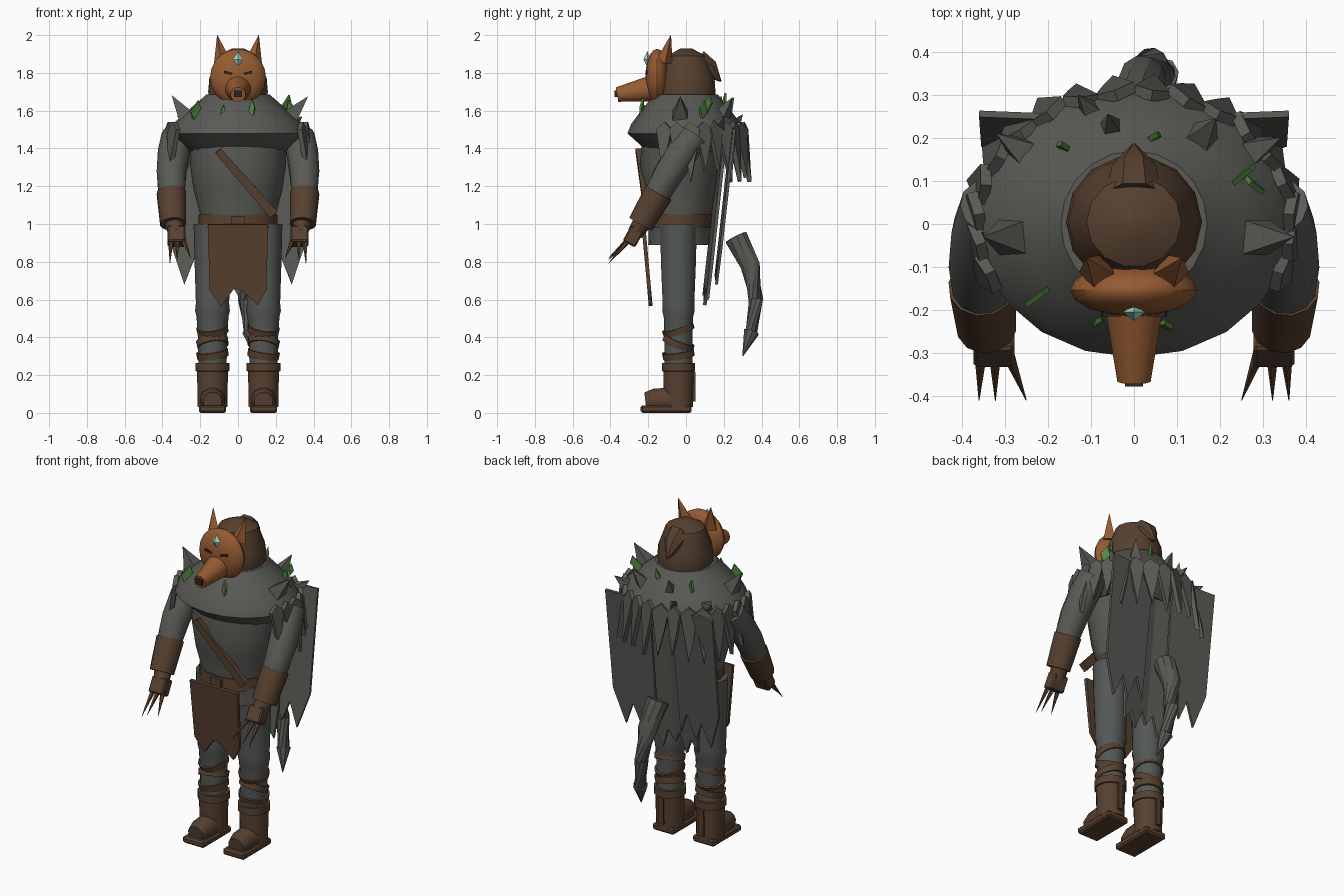
import bpy, bmesh, math, random
from mathutils import Vector, Matrix

if "Cube" in bpy.data.objects:
    bpy.data.objects.remove(bpy.data.objects["Cube"])
random.seed(4)


def material(name, r, g, b):
    m = bpy.data.materials.new(name)
    m.use_nodes = True
    m.diffuse_color = (r, g, b, 1)
    m.node_tree.nodes["Principled BSDF"].inputs["Base Color"].default_value = (r, g, b, 1)
    return m


GREY = material("grey cloth", .1, .1, .09)
PANTS = material("slate trousers", .088, .097, .09)
BROWN = material("brown leather", .095, .052, .029)
ORANGE = material("orange mask", .3, .105, .032)
DARK = material("dark brown", .03, .017, .012)
GREEN = material("leaf green", .09, .25, .055)
GEM = material("pale gem", .4, .72, .62)


def finish(name, bm, mat, smooth=True):
    bmesh.ops.recalc_face_normals(bm, faces=bm.faces)
    mesh = bpy.data.meshes.new(name)
    bm.to_mesh(mesh)
    bm.free()
    ob = bpy.data.objects.new(name, mesh)
    bpy.context.collection.objects.link(ob)
    mesh.materials.append(mat)
    if smooth:
        bpy.ops.object.select_all(action='DESELECT')
        ob.select_set(True)
        bpy.context.view_layer.objects.active = ob
        bpy.ops.object.shade_smooth_by_angle(angle=math.radians(35))
    return ob


def loft(name, rings, mat, smooth=True):
    """Bridge equal rings of points and cap both ends."""
    bm = bmesh.new()
    loops = [[bm.verts.new(p) for p in ring] for ring in rings]
    n = len(loops[0])
    for a, b in zip(loops, loops[1:]):
        for i in range(n):
            j = (i + 1) % n
            bm.faces.new((a[i], a[j], b[j], b[i]))
    bm.faces.new(loops[0])
    bm.faces.new(loops[-1])
    return finish(name, bm, mat, smooth)


def circle(n, turn=0):
    return [(math.cos(math.tau * (i + turn) / n), math.sin(math.tau * (i + turn) / n)) for i in range(n)]


def lathe(name, profile, mat, x=0, sides=16):
    """Stacked ellipses given as (z, rx, ry, centre y)."""
    return loft(name, [[(x + rx * c, cy + ry * s, z) for c, s in circle(sides)]
                       for z, rx, ry, cy in profile], mat)


def tube(name, path, mat, sides=12, smooth=True):
    """Round tube through (x, y, z, radius) points."""
    pts = [Vector(p[:3]) for p in path]
    rings = []
    for i, p in enumerate(pts):
        d = pts[min(i + 1, len(pts) - 1)] - pts[max(i - 1, 0)]
        q = d.to_track_quat('Z', 'Y')
        rings.append([p + q @ Vector((c * path[i][3], s * path[i][3], 0)) for c, s in circle(sides, .5)])
    return loft(name, rings, mat, smooth)


def spike(name, base, tip, r, mat, sides=4):
    return tube(name, [(*base, r), (*tip, .001)], mat, sides, False)


def plate(name, outline, origin, u, v, thick, mat):
    u, v, o = Vector(u).normalized(), Vector(v).normalized(), Vector(origin)
    n = u.cross(v).normalized() * thick / 2
    flat = [o + u * a + v * b for a, b in outline]
    return loft(name, [[p - n for p in flat], [p + n for p in flat]], mat, False)


def box(name, centre, size, mat, tilt=0, axis='X', bevel=0):
    bm = bmesh.new()
    m = Matrix.Translation(centre) @ Matrix.Rotation(tilt, 4, axis) @ Matrix.Diagonal((*size, 1))
    bmesh.ops.create_cube(bm, size=1, matrix=m)
    if bevel:
        bmesh.ops.bevel(bm, geom=bm.edges[:], offset=bevel, segments=1, affect='EDGES')
    return finish(name, bm, mat, False)


# Torso, mantle, belt and hood
lathe("torso", [(.89, .2, .165, -.035), (1.05, .2, .165, -.03), (1.18, .235, .195, -.03),
                (1.32, .255, .215, -.03), (1.45, .25, .21, -.02)], GREY)
lathe("mantle", [(1.38, .25, .2, 0), (1.48, .365, .31, 0), (1.53, .345, .29, 0), (1.61, .255, .23, 0),
                 (1.665, .19, .185, 0), (1.685, .17, .17, 0)], GREY, sides=20)
lathe("belt", [(.98, .208, .172, -.035), (1.05, .208, .172, -.03)], BROWN)
box("buckle", (0, -.205, 1.02), (.07, .025, .045), BROWN)
lathe("hood", [(1.64, .15, .15, .005), (1.7, .158, .155, .005), (1.77, .152, .15, .005), (1.89, .11, .105, .005),
               (1.93, .03, .03, 0)], BROWN, sides=14)
tube("hood_point", [(0, .06, 1.86, .07), (0, .125, 1.82, .055), (0, .185, 1.755, .004)], BROWN, 8)

# Chest strap and ragged apron
plate("chest_strap", [(-.23, -.02), (.22, -.025), (.22, .025), (-.23, .02)],
      (.045, -.228, 1.215), (.29, .045, -.33), (.33, 0, .29), .03, BROWN)
plate("apron", [(-.16, .4), (.16, .4), (.15, .05), (.105, -.03), (.02, .05), (-.02, .06), (-.09, -.035), (-.15, .05)],
      (0, -.19, .6), (1, 0, 0), (0, -.09, 1), .02, BROWN)

# Mask
bm = bmesh.new()
bmesh.ops.create_uvsphere(bm, u_segments=16, v_segments=10, radius=1,
                          matrix=Matrix.Translation((0, -.153, 1.777)) @ Matrix.Diagonal((.148, .062, .15, 1)))
finish("mask", bm, ORANGE)
tube("snout", [(0, -.17, 1.72, .073), (0, -.365, 1.685, .04)], ORANGE)
box("nose", (0, -.368, 1.69), (.042, .02, .034), DARK)
bm = bmesh.new()
bmesh.ops.create_uvsphere(bm, u_segments=4, v_segments=2, radius=1,
                          matrix=Matrix.Translation((0, -.205, 1.872)) @ Matrix.Diagonal((.026, .02, .043, 1)))
finish("forehead_gem", bm, GEM, False)

for side, s in (("left", 1), ("right", -1)):
    # Ears and eyes
    spike(side + "_ear", (s * .083, -.115, 1.86), (s * .11, -.08, 2), .045, ORANGE)
    box(side + "_eye", (s * .052, -.207, 1.8), (.045, .016, .014), DARK, s * -.25, 'Y')

    # Arm, cuff, hand and claws
    tube(side + "_arm", [(s * .325, .04, 1.47, .08), (s * .34, -.02, 1.38, .085), (s * .352, -.09, 1.27, .08),
                         (s * .352, -.145, 1.17, .072), (s * .345, -.2, 1.06, .06)], GREY)
    tube(side + "_cuff", [(s * .353, -.145, 1.165, .079), (s * .343, -.24, 1.0, .07)], BROWN)
    tube(side + "_wrist", [(s * .34, -.23, 1.01, .05), (s * .328, -.27, .95, .042)], BROWN)
    box(side + "_hand", (s * .325, -.28, .935), (.095, .075, .095), BROWN, -.5, bevel=.008)
    for k, (a, b, z) in enumerate(((.355, .36, .79), (.322, .322, .81), (.292, .25, .82))):
        spike(f"{side}_claw_{k + 1}", (s * a, -.3, .92), (s * b, -.41, z), .016, DARK if k > 3 else BROWN, 5)

    # Leg, wrappings and boot
    x = s * .135
    lathe(side + "_leg", [(.2, .075, .075, -.04), (.4, .076, .076, -.04), (.51, .085, .08, -.04), (.54, .092, .088, -.04),
                          (.58, .088, .086, -.04), (.8, .095, .095, -.04), (1.0, .1, .1, -.04)], PANTS, x, 14)
    for k, (z, tilt) in enumerate(((.31, -.15), (.37, .4), (.44, -.35))):
        d = Vector((s * .15, tilt, 1)).normalized() * .018
        c = Vector((x, -.04, z))
        tube(f"{side}_wrap_{k + 1}", [(*(c - d), .084), (*(c + d), .086)], BROWN, 14)
    lathe(side + "_boot", [(.03, .078, .078, -.04), (.22, .082, .082, -.04), (.221, .09, .09, -.04),
                           (.265, .09, .09, -.04)], BROWN, x, 14)
    tube(side + "_toe", [(x, -.03, .07, .07), (x, -.17, .065, .065), (x, -.215, .06, .05)], BROWN)
    box(side + "_sole", (x, -.105, .02), (.145, .27, .04), BROWN, bevel=.01)
    box(side + "_heel_strap", (x, .04, .14), (.03, .02, .16), BROWN)

    # Side cape panels
    plate(side + "_cape_panel", [(.07, .83), (.36, .83), (.355, .21), (.285, .0), (.23, .14), (.185, .02), (.13, .17), (.08, .04)],
          (0, .15, .68), (s, .04, 0), (0, .1, .9), .015, GREY)
    plate(side + "_cape_strip", [(.0, .9), (.17, .9), (.18, .2), (.165, .03), (.12, .1), (.08, .0), (.04, .12), (.0, .05)],
          (0, .09, .57), (s, .12, 0), (0, .1, .9), .018, GREY)

# Hanging shards around the back and sides of the mantle
for k in range(18):
    t = math.radians(-22 + 224 * k / 17)
    out = Vector((math.cos(t), math.sin(t), 0))
    across = Vector((-out.y, out.x, 0))
    o = Vector((out.x * .365, out.y * .305, 1.5))
    n = random.uniform(.2, .29)
    w = random.uniform(.04, .055)
    down = Vector((out.x * .12, out.y * .12, -1))
    plate(f"mantle_shard_{k + 1}", [(-w, 0), (0, -.04), (w, 0), (w * .6, n * .45), (0, n), (-w * .6, n * .4)],
          o, across + out * random.uniform(-.35, .35), down, .025, GREY)

# Spikes standing on the mantle
for k, (bx, by, bz, tx, ty, tz, r) in enumerate((
        (.27, -.03, 1.56, .37, -.03, 1.675, .065), (-.27, -.03, 1.56, -.35, -.03, 1.68, .065),
        (.15, .19, 1.57, .19, .245, 1.67, .05), (-.05, .21, 1.58, -.06, .255, 1.67, .04),
        (-.1, .26, 1.53, -.13, .3, 1.58, .03), (.28, .17, 1.52, .34, .2, 1.57, .04),
        (-.26, .17, 1.53, -.32, .21, 1.57, .04))):
    spike(f"mantle_spike_{k + 1}", (bx, by, bz), (tx, ty, tz), r, GREY)

# Leaves
for k, (x, y, z, lean) in enumerate(((-.225, -.17, 1.6, .5), (-.085, -.23, 1.575, .2), (.075, -.235, 1.61, -.3),
                                    (.255, .115, 1.63, .6), (.28, .09, 1.6, -.6), (.045, .2, 1.64, .3),
                                    (-.165, .18, 1.62, -.3))):
    w = .03 if abs(x) > .2 else .017
    plate(f"leaf_{k + 1}", [(-w, -.01), (0, -.05), (w, .01), (.004, .055)], (x, y, z),
          (1, lean * 1.5, 0), (lean * .4, .15, 1), .012, GREEN)

# Tail
tube("tail", [(0, .265, .93, .063), (.02, .34, .78, .054), (.04, .37, .6, .04), (.065, .345, .42, .034)], GREY, 10)
tube("tail_tip", [(.063, .347, .43, .042), (.09, .3, .3, .002)], GREY, 8)
